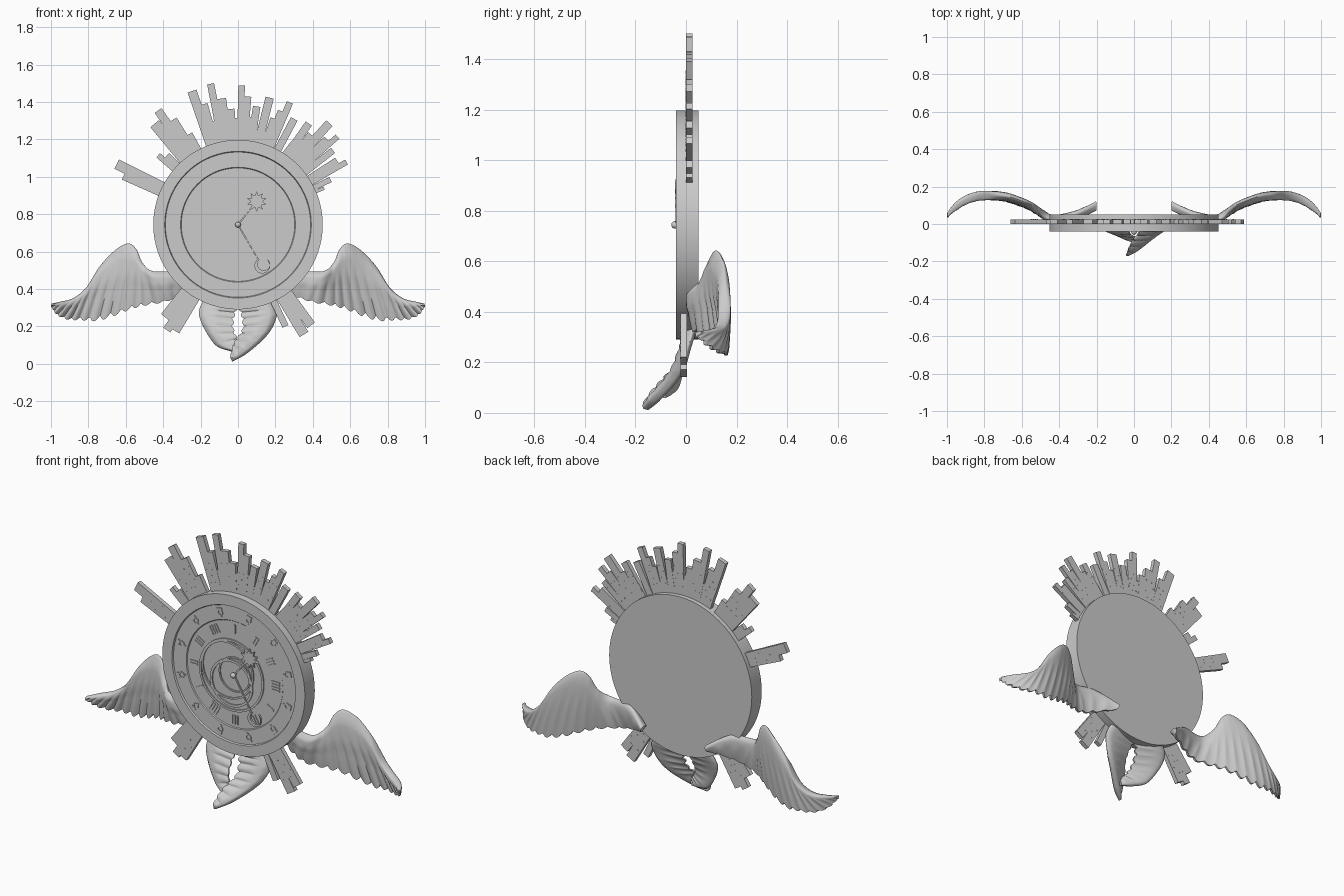
import bpy, bmesh, math
from mathutils import Matrix, Vector

if "Cube" in bpy.data.objects:
    bpy.data.objects.remove(bpy.data.objects["Cube"])

CZ = 0.744                                   # height of the dial centre


def finish(name, bm, smooth=None):
    bmesh.ops.recalc_face_normals(bm, faces=bm.faces)
    me = bpy.data.meshes.new(name)
    bm.to_mesh(me)
    bm.free()
    ob = bpy.data.objects.new(name, me)
    bpy.context.collection.objects.link(ob)
    if smooth:
        bpy.ops.object.select_all(action='DESELECT')
        ob.select_set(True)
        bpy.context.view_layer.objects.active = ob
        bpy.ops.object.shade_smooth_by_angle(angle=math.radians(smooth))
    return ob


def lathe(bm, profile, x=0, z=CZ, seg=96, closed=False):
    """Revolve (radius, y) points about an axis along y."""
    rings = []
    for r, y in profile:
        if r == 0:
            rings.append([bm.verts.new((x, y, z))] * seg)
        else:
            rings.append([bm.verts.new((x + r * math.sin(2 * math.pi * i / seg), y,
                                        z + r * math.cos(2 * math.pi * i / seg))) for i in range(seg)])
    pairs = list(zip(rings, rings[1:])) + ([(rings[-1], rings[0])] if closed else [])
    for a, b in pairs:
        for i in range(seg):
            j = (i + 1) % seg
            bm.faces.new(list(dict.fromkeys([a[i], a[j], b[j], b[i]])))


def radial_box(bm, angle, r0, r1, width, y0, y1, shift=0, x=0, z=CZ):
    """Box pointing outward at a clockwise angle from straight up."""
    m = (Matrix.Translation((x, 0, z)) @ Matrix.Rotation(math.radians(angle), 4, 'Y')
         @ Matrix.Translation((shift, (y0 + y1) / 2, (r0 + r1) / 2))
         @ Matrix.Diagonal((width, y1 - y0, r1 - r0, 1)))
    bmesh.ops.create_cube(bm, size=1, matrix=m)


def prism(bm, pts, y0, y1):
    f = bm.faces.new([bm.verts.new((x, y0, z)) for x, z in pts])
    ext = bmesh.ops.extrude_face_region(bm, geom=[f])
    bmesh.ops.translate(bm, vec=(0, y1 - y0, 0),
                        verts=[v for v in ext['geom'] if isinstance(v, bmesh.types.BMVert)])


def spline(pts, t):
    """Catmull-Rom point on a list of vectors, t from 0 to 1."""
    s = t * (len(pts) - 1)
    i = min(int(s), len(pts) - 2)
    f = s - i
    b, c = pts[i], pts[i + 1]
    a, d = pts[max(i - 1, 0)], pts[min(i + 2, len(pts) - 1)]
    return 0.5 * (2 * b + (c - a) * f + (2 * a - 5 * b + 4 * c - d) * f * f
                  + (3 * b - a - 3 * c + d) * f ** 3)


def wing(name, lead, trail, feathers, thick, mirror=False, n=140, m=16):
    """Feathered wing skin between a leading and a trailing edge."""
    lead, trail = [Vector(p) for p in lead], [Vector(p) for p in trail]
    bm = bmesh.new()
    loops = []
    for i in range(n + 1):
        t = i / n
        L, T = spline(lead, t), spline(trail, t)
        wave = abs(math.sin(math.pi * feathers * t))
        front, back = [], []
        for k in range(m + 1):
            v = (1 - math.cos(math.pi * k / m)) / 2
            p = L.lerp(T, v * (0.93 + 0.07 * wave))
            h = thick * (2.0 * math.sqrt(v) * (1 - v) + 0.28 * min(1, v * 8))
            h *= min(1, 0.45 + 4 * (1 - t))
            groove = 0.28 * thick * (wave - 0.6) * max(0, min(1, (v - 0.3) * 3))
            step = 0.18 * thick if 0.1 < v < 0.55 else 0
            front.append(p + Vector((0, -h - groove - step, 0)))
            back.append(p + Vector((0, h * 0.8 - groove, 0)))
        pts = front + back[:0:-1]
        loops.append([bm.verts.new((-p.x if mirror else p.x, p.y, p.z)) for p in pts])
    for a, b in zip(loops, loops[1:]):
        for k in range(len(a)):
            j = (k + 1) % len(a)
            bm.faces.new((a[k], a[j], b[j], b[k]))
    bm.faces.new(loops[0])
    bm.faces.new(loops[-1])
    return finish(name, bm, 50)


# clock body with stepped dial
bm = bmesh.new()
lathe(bm, [(0, .05), (.453, .05), (.453, -.04), (.392, -.04), (.388, -.031),
           (.307, -.031), (.303, -.026), (0, -.026)], seg=128)
finish("clock_body", bm, 30)

# raised dial rings, two of them off centre
bm = bmesh.new()
for r, w, x, z in ((.205, .012, -.02, .735), (.165, .01, -.045, .76), (.135, .014, -.02, .69), (.10, .008, 0, CZ)):
    lathe(bm, [(r - w, -.024), (r - w, -.033), (r, -.033), (r, -.024)], x, z, 80, True)
finish("dial_rings", bm, 30)

# hour strokes and outer symbol marks
bm = bmesh.new()
for h in range(12):
    a = h * 30
    count = 1 + h % 4
    for k in range(count):
        radial_box(bm, a, .235, .285, .008, -.031, -.024, (k - (count - 1) / 2) * .016)
    b = math.radians(a + 15)
    x, z = .347 * math.sin(b), CZ + .347 * math.cos(b)
    lathe(bm, [(.011, -.03), (.011, -.036), (.017, -.036), (.017, -.03)], x, z, 20, True)
    radial_box(bm, a + 15, -.026, -.014, .007, -.036, -.03, 0, x, z)
    radial_box(bm, a + 15, .014, .026, .03, -.036, -.03, 0, x, z)
finish("dial_marks", bm)

# hands: sun and crescent moon on thin arms, with a centre knob
bm = bmesh.new()
radial_box(bm, 39, 0, .13, .008, -.041, -.035)
radial_box(bm, 150, 0, .22, .008, -.038, -.032)
prism(bm, [(.10 + r * math.sin(i * math.pi / 10), .868 + r * math.cos(i * math.pi / 10))
           for i in range(20) for r in [.055 if i % 2 == 0 else .032]], -.044, -.034)
arc = [math.radians(40 + 280 * i / 24) for i in range(25)]
moon = [(.13 + .042 * math.sin(a), .525 + .042 * math.cos(a)) for a in arc]
moon += [(.138 + .033 * math.sin(a), .532 + .033 * math.cos(a)) for a in reversed(arc)]
prism(bm, moon, -.04, -.03)
finish("clock_hands", bm)
bm = bmesh.new()
bmesh.ops.create_uvsphere(bm, u_segments=20, v_segments=12, radius=.015,
                          matrix=Matrix.Translation((0, -.043, CZ)))
lathe(bm, [(.009, -.024), (.009, -.04)], seg=20)
finish("centre_knob", bm, 40)

# skyline of radial towers: angle, width, outer radius
towers = [(-66, .065, .665), (-63.5, .055, .725), (-49, .03, .565), (-46, .04, .53), (-39.5, .06, .70), (-35, .045, .745),
          (-32, .05, .66), (-29, .05, .55), (-19, .05, .755), (-16, .045, .67), (-11, .038, .767),
          (-7.5, .05, .68), (-4, .05, .62), (1.5, .035, .745), (4.5, .035, .687), (9, .04, .64),
          (14, .045, .70), (18, .025, .60), (20.5, .03, .65), (23, .035, .71), (28, .04, .64),
          (35, .04, .66), (39, .04, .62), (42, .045, .73), (46, .035, .66), (48.5, .03, .71),
          (52, .035, .645), (57, .035, .63), (60, .03, .67), (64, .03, .55), (67, .018, .50)]
low_towers = [(-142, .06, .63), (-146, .045, .68), (-149, .06, .66), (155, .035, .60), (149, .055, .685), (144, .05, .665)]
for name, data, y0 in (("upper_skyline", towers, 0), ("lower_skyline", low_towers, -.022)):
    bm = bmesh.new()
    for a, w, r in data:
        radial_box(bm, a, .40, r, w, y0, y0 + .025)
        if r > .64:                          # tiny windows
            for k in range(4):
                radial_box(bm, a, .5 + k * .035, .506 + k * .035, .006, y0 - .001, y0 + .026,
                           w * (.2 if k % 2 else -.2))
    finish(name, bm)
# blocks that fill the base of the upper skyline
bm = bmesh.new()
for a, w, r in ((-15, .10, .57), (-8, .10, .58), (0, .10, .57), (7, .08, .58), (38, .10, .53), (49, .07, .54)):
    radial_box(bm, a, .40, r, w, .001, .024)
finish("skyline_base", bm)

# large side wings
lead = [(.20, .10, .42), (.32, .05, .49), (.455, .03, .495), (.51, .075, .54), (.545, .10, .615), (.59, .12, .643),
        (.66, .145, .605), (.74, .155, .52), (.81, .16, .41), (.88, .145, .352), (.95, .105, .332), (.998, .055, .322)]
trail = [(.21, .10, .385), (.31, .05, .355), (.40, .03, .328), (.50, .06, .31), (.58, .105, .288), (.67, .14, .252),
         (.76, .16, .228), (.84, .16, .232), (.91, .135, .235), (.965, .095, .258), (.99, .06, .29), (.999, .04, .305)]
wing("right_wing", lead, trail, 17, .024)
wing("left_wing", lead, trail, 17, .024, True)

# small folded wings below, the right one crossing in front
lead = [(.17, .03, .36), (.20, .022, .31), (.208, .008, .26), (.18, -.012, .187),
        (.128, -.045, .123), (.04, -.11, .05), (-.03, -.15, .012)]
trail = [(.01, .02, .33), (.005, .0, .29), (.02, -.02, .24), (.02, -.05, .18),
         (-.01, -.09, .135), (-.03, -.13, .09), (-.043, -.17, .035)]
wing("lower_right_wing", lead, trail, 9, .022)
wing("lower_left_wing", lead[:4] + [(.12, -.035, .10), (.05, -.065, .07), (-.02, -.085, .058)],
     trail[:4] + [(.0, -.07, .135), (-.02, -.08, .11), (-.03, -.09, .085)], 9, .018, True)
